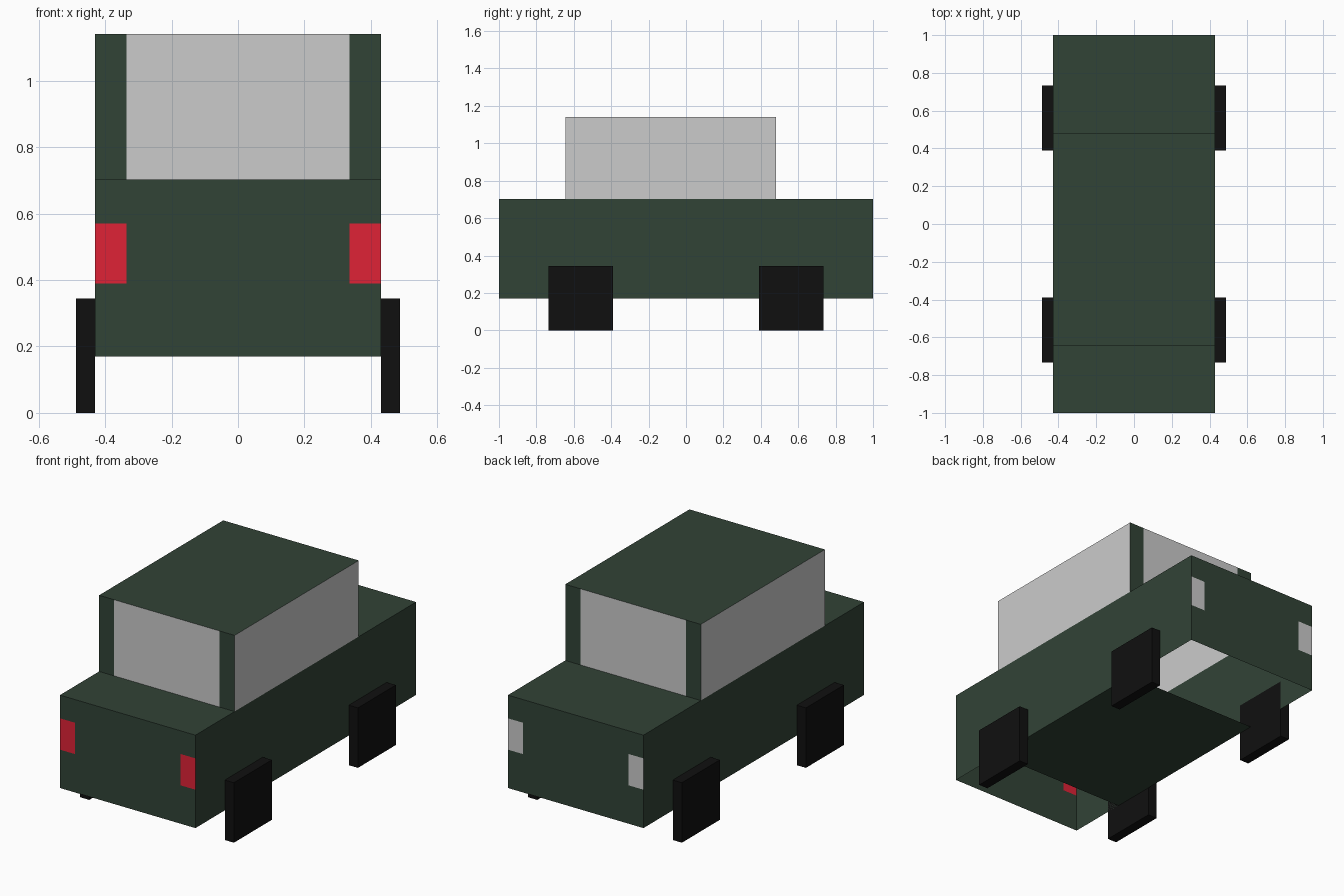
import bpy, bmesh
from mathutils import Vector

if "Cube" in bpy.data.objects:
    bpy.data.objects.remove(bpy.data.objects["Cube"])

W, L = 0.43, 1.0              # body half width, half length
Z0, Z1, Z2 = 0.17, 0.703, 1.14  # sill, bonnet and roof heights
CF, CB = -0.645, 0.48         # cabin front and back
P = 0.335                     # inner edge of pillars and lamps
LZ0, LZ1 = 0.39, 0.57         # lamp heights


def material(name, rgb):
    m = bpy.data.materials.new(name)
    m.diffuse_color = (*rgb, 1)
    m.use_nodes = True
    m.node_tree.nodes["Principled BSDF"].inputs["Base Color"].default_value = m.diffuse_color
    return m


GREEN = material("dark_green", (0.031, 0.056, 0.037))
RED = material("red", (0.74, 0.016, 0.037))
BLACK = material("black", (0.005, 0.005, 0.005))


def finish(name, bm, mat):
    mesh = bpy.data.meshes.new(name)
    bm.to_mesh(mesh)
    bm.free()
    if mat:
        mesh.materials.append(mat)
    bpy.context.collection.objects.link(bpy.data.objects.new(name, mesh))


def panels(name, rects, mat=None):
    """Thin sheets given as (low corner, high corner), flat on one axis."""
    bm = bmesh.new()
    for lo, hi in rects:
        flat = min(range(3), key=lambda i: abs(hi[i] - lo[i]))
        a, b = [i for i in range(3) if i != flat]
        vs = []
        for u, v in ((0, 0), (1, 0), (1, 1), (0, 1)):
            co = list(lo)
            co[a] = (lo, hi)[u][a]
            co[b] = (lo, hi)[v][b]
            vs.append(bm.verts.new(co))
        f = bm.faces.new(vs)
        f.normal_update()
        # face away from the middle of the car
        if f.normal.dot(f.calc_center_median() - Vector((0, 0, 0.5))) < 0:
            f.normal_flip()
    bmesh.ops.remove_doubles(bm, verts=bm.verts[:], dist=1e-5)
    finish(name, bm, mat)


def both(x0, x1, y, z0, z1):
    """Upright sheet at depth y, plus its mirror image in x."""
    return [((x0, y, z0), (x1, y, z1)), ((-x1, y, z0), (-x0, y, z1))]


# Lower body: hollow, open below the bonnet and boot
body = [((s * W, -L, Z0), (s * W, L, Z1)) for s in (-1, 1)]
body += [((-W, -L, Z1), (W, CF, Z1)), ((-W, CB, Z1), (W, L, Z1))]
for y in (-L, L):
    body.append(((-P, y, Z0), (P, y, Z1)))
    body += both(P, W, y, Z0, LZ0) + both(P, W, y, LZ1, Z1)
panels("body", body, GREEN)
panels("floor", [((-W, CF, Z0), (W, CB, Z0))], GREEN)

# Lamps set flush in the end panels
panels("front_lamps", both(P, W, -L, LZ0, LZ1), RED)
panels("rear_lamps", both(P, W, L, LZ0, LZ1))

# Cabin
panels("roof", [((-W, CF, Z2), (W, CB, Z2))], GREEN)
panels("pillars", both(P, W, CF, Z1, Z2) + both(P, W, CB, Z1, Z2), GREEN)
panels("windscreen", [((-P, CF, Z1), (P, CF, Z2))])
panels("rear_window", [((-P, CB, Z1), (P, CB, Z2))])
panels("side_windows", [((s * W, CF, Z1), (s * W, CB, Z2)) for s in (-1, 1)])

# Square wheels
for end, y in (("front", -0.562), ("rear", 0.562)):
    for side, s in (("left", -1), ("right", 1)):
        bm = bmesh.new()
        bmesh.ops.create_cube(bm, size=1)
        bmesh.ops.scale(bm, vec=(0.058, 0.344, 0.344), verts=bm.verts[:])
        bmesh.ops.translate(bm, vec=(s * (W + 0.029), y, 0.172), verts=bm.verts[:])
        finish(f"{end}_{side}_wheel", bm, BLACK)
